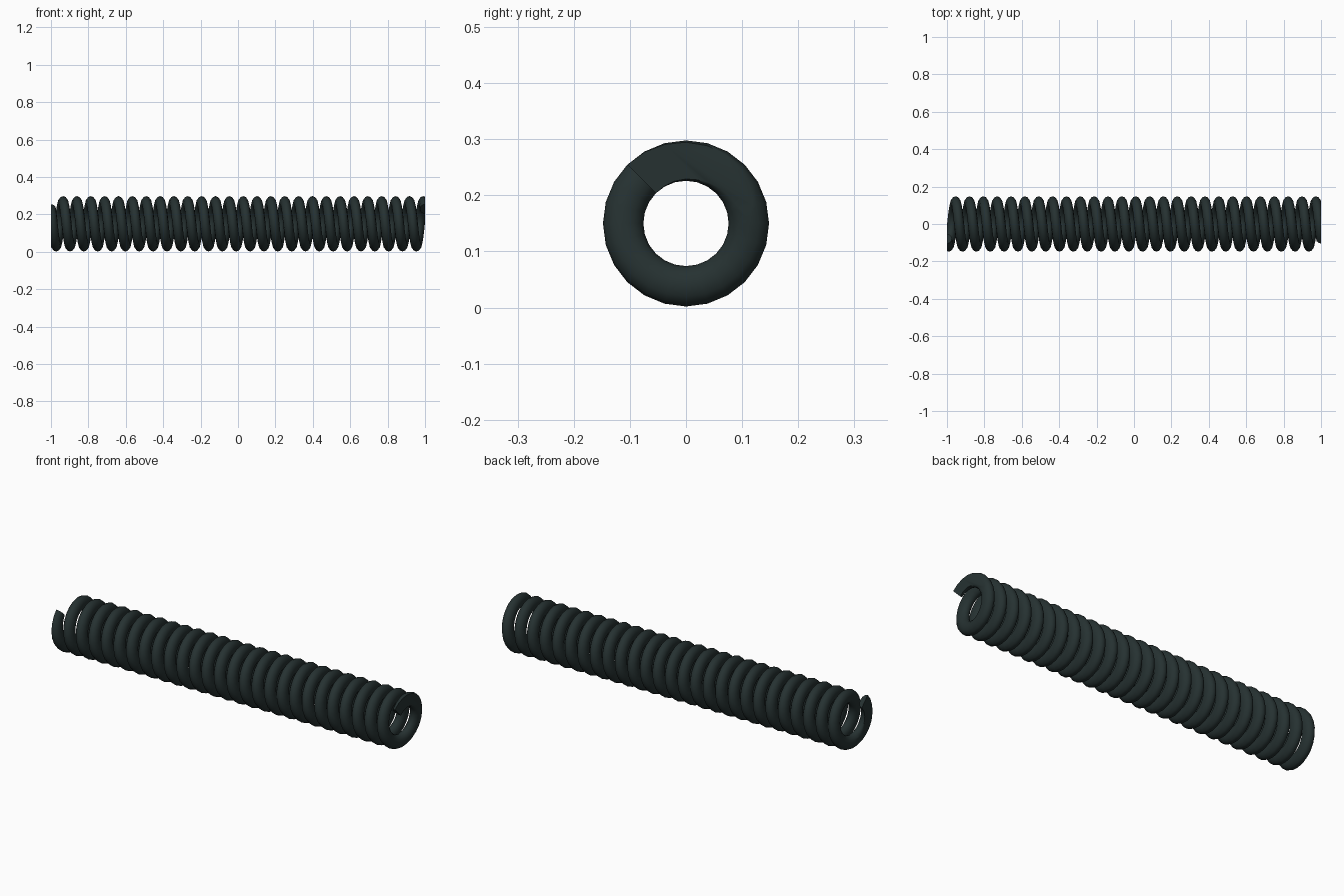
import bpy, bmesh, math

if "Cube" in bpy.data.objects:
    bpy.data.objects.remove(bpy.data.objects["Cube"])

TURNS, STEPS, SIDES = 27, 24, 12      # coils, segments per coil, wire sides
R, RAD, HALF_W = 0.112, 0.036, 0.027  # coil radius, wire radial and axial half size
START = math.radians(135)

mat = bpy.data.materials.new("dark green grey steel")
mat.diffuse_color = (0.019, 0.031, 0.031, 1)
mat.use_nodes = True
mat.node_tree.nodes["Principled BSDF"].inputs["Base Color"].default_value = mat.diffuse_color

# Coil wire: sweep an oval section along a helix about x
bm = bmesh.new()
rings = []
n = TURNS * STEPS
for i in range(n + 1):
    a = START + 2 * math.pi * i / STEPS
    x = -1 + 2 * i / n
    ring = []
    for j in range(SIDES):
        b = 2 * math.pi * j / SIDES
        r = R + RAD * math.cos(b)
        ring.append(bm.verts.new((x + HALF_W * math.sin(b), r * math.cos(a), 0.15 + r * math.sin(a))))
    rings.append(ring)
for p, q in zip(rings, rings[1:]):
    for j in range(SIDES):
        k = (j + 1) % SIDES
        bm.faces.new((p[j], p[k], q[k], q[j]))
bm.faces.new(rings[0])
bm.faces.new(rings[-1])

# Ground flat ends at x = -1 and x = 1
for s in (-1, 1):
    geom = bm.verts[:] + bm.edges[:] + bm.faces[:]
    cut = bmesh.ops.bisect_plane(bm, geom=geom, dist=1e-6, plane_co=(s, 0, 0),
                                 plane_no=(s, 0, 0), clear_outer=True)
    edges = [e for e in cut["geom_cut"] if isinstance(e, bmesh.types.BMEdge)]
    bmesh.ops.holes_fill(bm, edges=edges, sides=0)
bmesh.ops.recalc_face_normals(bm, faces=bm.faces[:])

mesh = bpy.data.meshes.new("coil_spring")
bm.to_mesh(mesh)
bm.free()
mesh.materials.append(mat)
spring = bpy.data.objects.new("coil_spring", mesh)
bpy.context.collection.objects.link(spring)

# Smooth wire, sharp ground ends
bpy.context.view_layer.objects.active = spring
spring.select_set(True)
bpy.ops.object.shade_smooth_by_angle(angle=math.radians(40))
